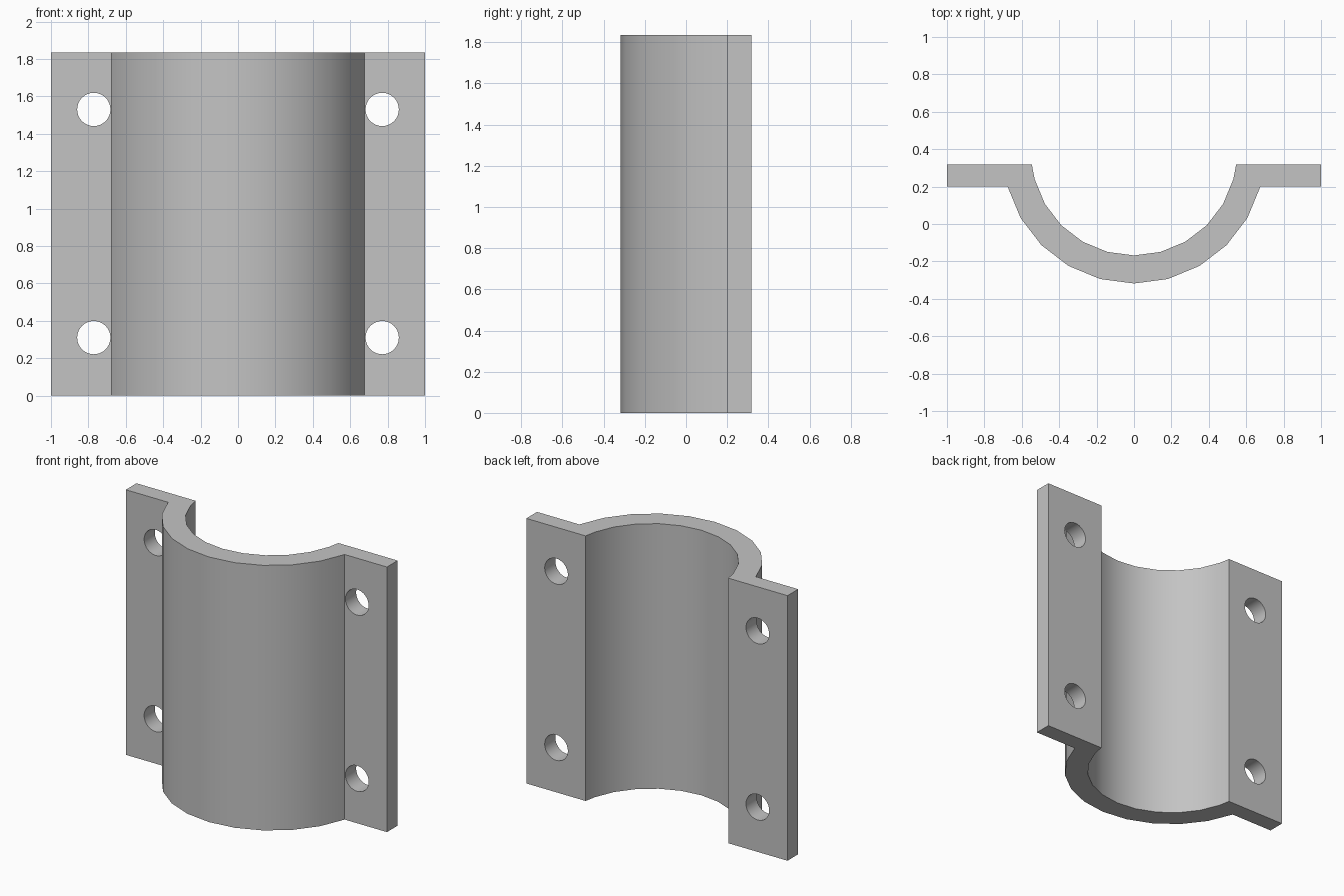
import bpy, bmesh
from math import sin, cos, radians, sqrt

cube = bpy.data.objects.get("Cube")
if cube:
    bpy.data.objects.remove(cube, do_unlink=True)

HEIGHT = 1.835
CENTER_Y = 0.382          # axis of the half pipe
OUTER, INNER = 0.70, 0.55
BACK, FRONT = 0.318, 0.201  # flange faces

grey = bpy.data.materials.new("plain_grey")
grey.use_nodes = True
colour = (0.55, 0.55, 0.55, 1)
grey.diffuse_color = colour
grey.node_tree.nodes["Principled BSDF"].inputs["Base Color"].default_value = colour


def arc(radius):
    return [(radius * sin(radians(a)), CENTER_Y - radius * cos(radians(a)))
            for a in range(-75, 76, 15)]


# Clamp cross-section: outer arc, right and left flanges, inner arc
lip = sqrt(INNER ** 2 - (CENTER_Y - BACK) ** 2)
edge = OUTER * sin(radians(75))
outer = arc(OUTER)
outer[0], outer[-1] = (-edge, FRONT), (edge, FRONT)
profile = (outer + [(1, FRONT), (1, BACK), (lip, BACK)]
           + arc(INNER)[::-1] + [(-lip, BACK), (-1, BACK), (-1, FRONT)])

# Extrude the section upward
bm = bmesh.new()
face = bm.faces.new([bm.verts.new((x, y, 0)) for x, y in profile])
top = bmesh.ops.extrude_face_region(bm, geom=[face])["geom"]
bmesh.ops.translate(bm, vec=(0, 0, HEIGHT),
                    verts=[v for v in top if isinstance(v, bmesh.types.BMVert)])
bmesh.ops.recalc_face_normals(bm, faces=bm.faces)
mesh = bpy.data.meshes.new("half_pipe_clamp")
bm.to_mesh(mesh)
bm.free()
mesh.materials.append(grey)
clamp = bpy.data.objects.new("half_pipe_clamp", mesh)
bpy.context.collection.objects.link(clamp)

# Bolt holes through the flanges
for x in (-0.771, 0.771):
    for z in (0.31, 1.53):
        bpy.ops.mesh.primitive_cylinder_add(
            vertices=32, radius=0.089, depth=0.4,
            location=(x, 0.26, z), rotation=(radians(90), 0, 0))
        cutter = bpy.context.object
        cutter.name = "bolt_hole_cutter"
        cutter.data.materials.append(grey)
        cut = clamp.modifiers.new("bolt_hole", "BOOLEAN")
        cut.operation, cut.solver, cut.object = "DIFFERENCE", "EXACT", cutter
        bpy.ops.object.select_all(action="DESELECT")
        clamp.select_set(True)
        bpy.context.view_layer.objects.active = clamp
        bpy.ops.object.modifier_apply(modifier=cut.name)
        bpy.data.objects.remove(cutter, do_unlink=True)

bpy.ops.object.shade_smooth_by_angle(angle=radians(30))
